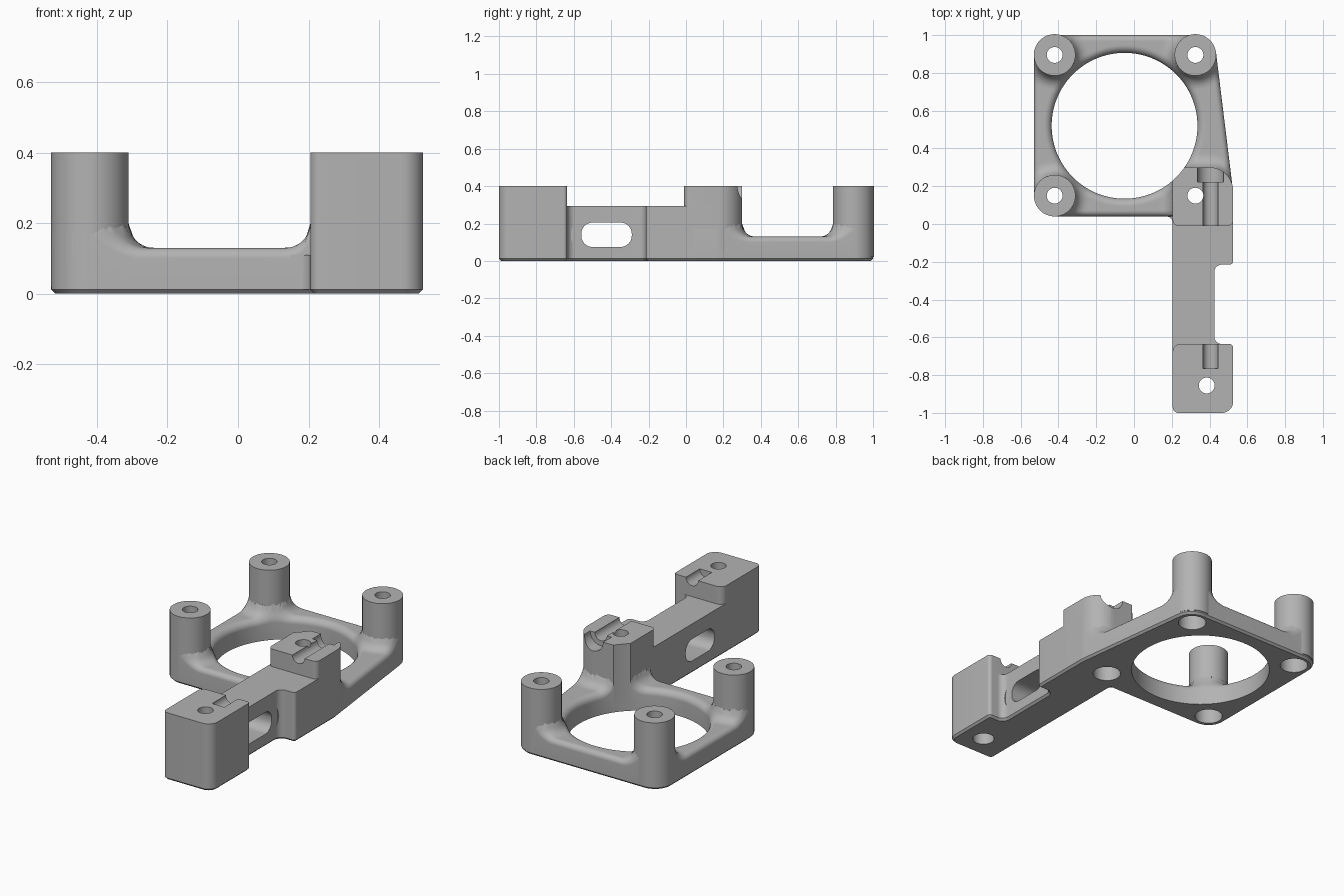
import bpy, bmesh, math
from mathutils import Vector, Matrix

if "Cube" in bpy.data.objects:
    bpy.data.objects.remove(bpy.data.objects["Cube"], do_unlink=True)

# Single matte grey
grey = bpy.data.materials.new("grey_plastic")
grey.use_nodes = True
grey.diffuse_color = (0.45, 0.45, 0.45, 1)
grey.node_tree.nodes["Principled BSDF"].inputs["Base Color"].default_value = (0.45, 0.45, 0.45, 1)

TOP, ARM_TOP, PLATE_TOP = 0.4, 0.295, 0.13
CHAMFER = 0.012
HOLE = Vector((-0.05, 0.52))
HOLE_R = 0.386
POST_R = 0.11
POSTS = [Vector((x, y)) for x in (-0.42, 0.325) for y in (0.15, 0.895)]
END_BORE = Vector((0.385, -0.855))
FILLET = 0.07


def make(name, bm):
    bmesh.ops.recalc_face_normals(bm, faces=bm.faces)
    mesh = bpy.data.meshes.new(name)
    bm.to_mesh(mesh)
    bm.free()
    mesh.materials.append(grey)
    obj = bpy.data.objects.new(name, mesh)
    bpy.context.collection.objects.link(obj)
    return obj


def rounded(corners, steps=10):
    """Polygon from (x, y, radius) corners, with arcs at the corners."""
    out = []
    for i, (x, y, r) in enumerate(corners):
        p = Vector((x, y))
        if r == 0:
            out.append(p)
            continue
        a = (Vector(corners[i - 1][:2]) - p).normalized()
        b = (Vector(corners[(i + 1) % len(corners)][:2]) - p).normalized()
        half = a.angle(b) / 2
        centre = p + (a + b).normalized() * (r / math.sin(half))
        start = p + a * (r / math.tan(half)) - centre
        end = p + b * (r / math.tan(half)) - centre
        sweep = math.atan2(start.x * end.y - start.y * end.x, start.dot(end))
        for k in range(steps + 1):
            out.append(centre + Matrix.Rotation(sweep * k / steps, 2) @ start)
    return out


def inset(points, amount):
    """Move a counter-clockwise outline inward."""
    out = []
    for i, p in enumerate(points):
        d1 = (p - points[i - 1]).normalized()
        d2 = (points[(i + 1) % len(points)] - p).normalized()
        n1, n2 = Vector((-d1.y, d1.x)), Vector((-d2.y, d2.x))
        out.append(p + (n1 + n2) / (1 + n1.dot(n2)) * amount)
    return out


def loft(name, rings, closed=False):
    """Skin rings of 3D points; cap the ends unless the rings close up."""
    bm = bmesh.new()
    vs = [[bm.verts.new(p) for p in ring] for ring in rings]
    n = len(vs[0])
    pairs = list(zip(vs, vs[1:])) + ([(vs[-1], vs[0])] if closed else [])
    for lo, hi in pairs:
        for i in range(n):
            j = (i + 1) % n
            bm.faces.new((lo[i], lo[j], hi[j], hi[i]))
    if not closed:
        bm.faces.new(vs[0][::-1])
        bm.faces.new(vs[-1])
    return make(name, bm)


def at(points, z):
    return [(p.x, p.y, z) for p in points]


def prism(name, points, z0, z1, chamfer=0):
    rings = [at(points, z0 + chamfer), at(points, z1)]
    if chamfer:
        rings.insert(0, at(inset(points, chamfer), z0))
    return loft(name, rings)


def circle(centre, r, n=64):
    return [centre + Vector((math.cos(t), math.sin(t))) * r
            for t in (2 * math.pi * k / n for k in range(n))]


def along_y(name, x, r, y0, y1):
    ring = circle(Vector((x, TOP)), r, 48)
    return loft(name, [[(p.x, y, p.y) for p in ring] for y in (y0, y1)])


def slot(name, y0, y1, z0, z1, x0, x1, r):
    ring = rounded([(y0, z0, r), (y1, z0, r), (y1, z1, r), (y0, z1, r)])
    return loft(name, [[(x, p.x, p.y) for p in ring] for x in (x0, x1)])


def cut(obj, cutters):
    bpy.context.view_layer.objects.active = obj
    for c in cutters:
        mod = obj.modifiers.new("cut", "BOOLEAN")
        mod.operation, mod.solver, mod.object = "DIFFERENCE", "EXACT", c
        bpy.ops.object.modifier_apply(modifier=mod.name)


def outside(points, p):
    """Signed distance to a convex counter-clockwise outline."""
    best = -9
    for a, b in zip(points, points[1:] + points[:1]):
        d = (b - a).normalized()
        best = max(best, (p.x - a.x) * d.y - (p.y - a.y) * d.x)
    return best


def quarter(d, r):
    """Height of a quarter round of radius r at distance d."""
    d = min(max(d, 0), r)
    return r - math.sqrt(r * r - (r - d) ** 2)


# Outlines
block_line = rounded([(0.205, -0.01, 0.03), (0.525, -0.01, 0.03),
                      (0.525, 0.30, 0.125), (0.205, 0.30, 0)])
plate_line = rounded([(-0.53, 0.04, 0.11), (0.525, 0.04, 0), (0.525, 0.17, 0),
                      (0.423, 1.0, 0.11), (-0.53, 1.0, 0.11)])
arm_line = rounded([(0.205, -1, 0.03), (0.525, -1, 0.06), (0.525, -0.635, 0.02),
                    (0.425, -0.635, 0.04), (0.425, -0.215, 0.04), (0.525, -0.215, 0.02),
                    (0.525, 0.17, 0), (0.3, 0.17, 0), (0.205, 0.1, 0)])
end_line = rounded([(0.205, -1, 0.03), (0.525, -1, 0.06),
                    (0.525, -0.635, 0.02), (0.205, -0.635, 0.04)])


# Ring plate with rounded rims, rising into fillets at the posts and block
def plate_height(p):
    d = min([(p - c).length - POST_R for c in POSTS] + [outside(block_line, p)])
    rim = quarter(-outside(plate_line, p), 0.03)
    lip = quarter((p - HOLE).length - HOLE_R, 0.04)
    return PLATE_TOP + quarter(d, FILLET) - max(rim, lip)


rim_points = []
for a, b in zip(plate_line, plate_line[1:] + plate_line[:1]):
    n = max(1, math.ceil((b - a).length / 0.015))
    rim_points += [a.lerp(b, k / n) for k in range(n)]
hole_points = [HOLE + (p - HOLE).normalized() * HOLE_R for p in rim_points]
rings = [at(hole_points, 0), at(inset(rim_points, CHAMFER), 0), at(rim_points, CHAMFER)]
STEPS = 26
for k in range(STEPS + 1):
    t = (1 - math.cos(math.pi * k / STEPS)) / 2
    row = [a.lerp(b, t) for a, b in zip(rim_points, hole_points)]
    rings.append([(p.x, p.y, plate_height(p)) for p in row])
plate = loft("ring_plate", rings, closed=True)

# Posts, arm and blocks
bodies = [plate]
for name, c in zip(("front_right_post", "back_right_post", None, "back_left_post"), POSTS):
    if name:
        bodies.append(prism(name, circle(c, POST_R), 0.02, TOP))
arm = prism("arm", arm_line, 0, ARM_TOP, CHAMFER)
end_block = prism("end_block", end_line, 0, TOP, CHAMFER)
mid_block = prism("middle_block", block_line, 0.05, TOP)
bodies += [arm, end_block, mid_block]
gusset = prism("arm_gusset", rounded([(0.15, 0.06, 0), (0.15, 0.04, 0), (0.205, 0.04, 0.035),
               (0.205, -0.02, 0), (0.25, -0.02, 0), (0.25, 0.06, 0)]), CHAMFER, 0.11)

# Screw bores with wider recesses underneath
bores = []
for c, r in [(c, 0.077) for c in POSTS] + [(END_BORE, 0.06)]:
    shaft, recess = circle(c, 0.042, 48), circle(c, r, 48)
    bores.append((c, loft("bore", [at(recess, -0.1), at(recess, 0.1),
                                   at(shaft, 0.1), at(shaft, 0.6)])))
for body in bodies:
    box = [Vector(v) for v in body.bound_box]
    lo, hi = box[0], box[6]
    cut(body, [b for c, b in bores if lo.x < c.x < hi.x and lo.y < c.y < hi.y])

# Cable grooves, arm window and the ring opening through the block
groove = along_y("groove", 0.405, 0.04, -0.1, 0.25)
wide_groove = along_y("wide_groove", 0.405, 0.07, 0.222, 0.4)
end_groove = along_y("end_groove", 0.405, 0.04, -0.765, -0.5)
opening = prism("opening", circle(HOLE, HOLE_R, 128), -0.1, 0.6)
window = slot("window", -0.56, -0.29, 0.075, 0.205, 0.1, 0.6, 0.06)
window_relief = slot("window_relief", -0.615, -0.235, 0.03, 0.25, 0.426, 0.6, 0.105)
cut(mid_block, [groove, wide_groove, opening])
cut(end_block, [end_groove])
cut(arm, [window, window_relief])

for c in [b for _, b in bores] + [groove, wide_groove, end_groove, opening, window, window_relief]:
    bpy.data.objects.remove(c, do_unlink=True)

# Smooth curved walls, keep edges crisp
bpy.ops.object.select_all(action="DESELECT")
for body in bodies + [gusset]:
    body.select_set(True)
bpy.context.view_layer.objects.active = plate
bpy.ops.object.shade_smooth_by_angle(angle=math.radians(30))
